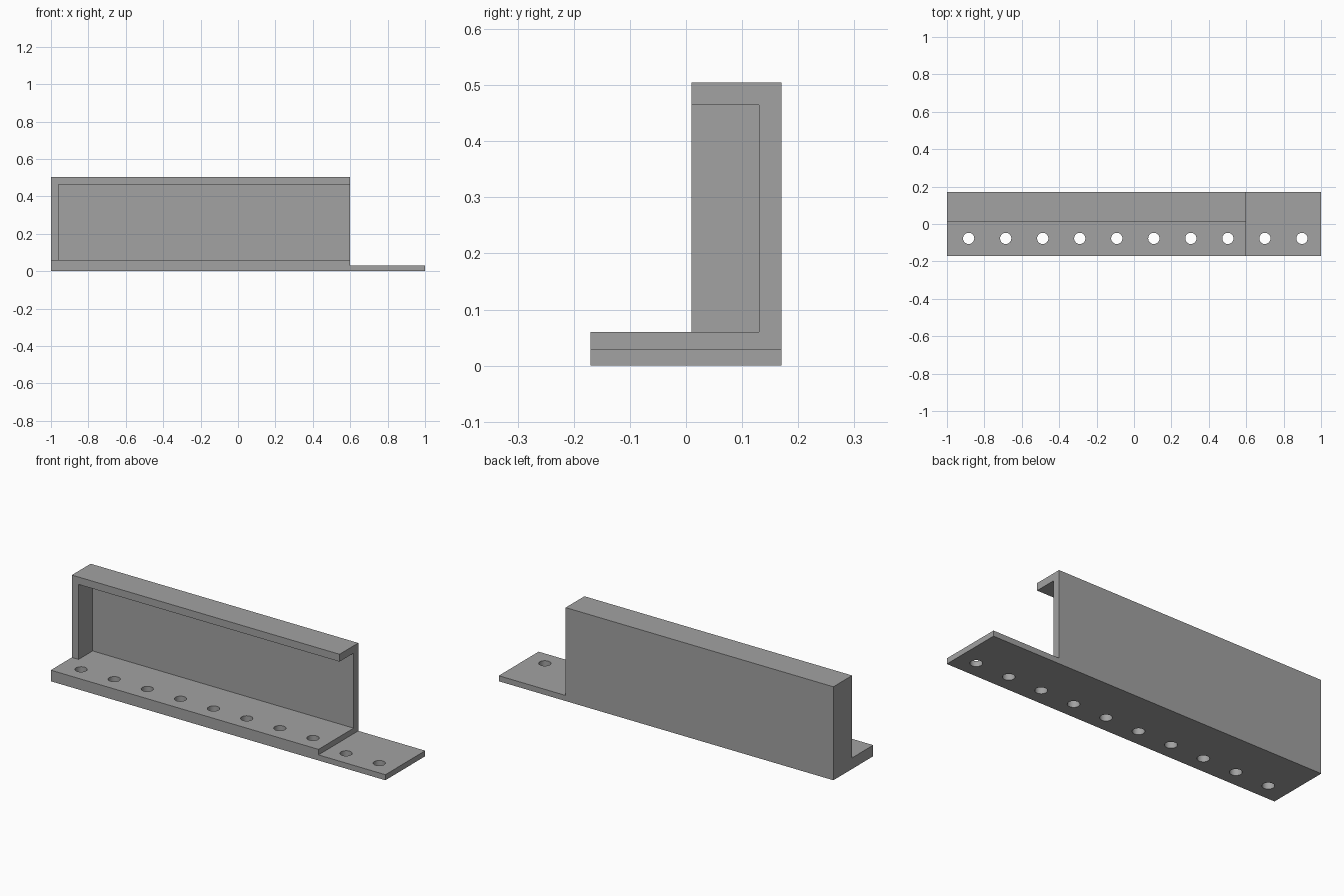
import bpy
import bmesh
from mathutils import Vector

default = bpy.data.objects.get("Cube")
if default:
    bpy.data.objects.remove(default, do_unlink=True)

grey = bpy.data.materials.new("plain grey")
grey.use_nodes = True
colour = (0.36, 0.36, 0.36, 1)
grey.diffuse_color = colour
grey.node_tree.nodes["Principled BSDF"].inputs["Base Color"].default_value = colour


def add_object(name, bm):
    bmesh.ops.recalc_face_normals(bm, faces=bm.faces)
    mesh = bpy.data.meshes.new(name)
    bm.to_mesh(mesh)
    bm.free()
    mesh.materials.append(grey)
    obj = bpy.data.objects.new(name, mesh)
    bpy.context.collection.objects.link(obj)
    return obj


def extrude_profile(name, profile, x0, x1):
    """Extrude a closed (y, z) outline along x."""
    bm = bmesh.new()
    face = bm.faces.new([bm.verts.new((x0, y, z)) for y, z in profile])
    grown = bmesh.ops.extrude_face_region(bm, geom=[face])["geom"]
    verts = [v for v in grown if isinstance(v, bmesh.types.BMVert)]
    bmesh.ops.translate(bm, verts=verts, vec=(x1 - x0, 0, 0))
    return add_object(name, bm)


def box(name, x0, x1, y0, y1, z0, z1):
    return extrude_profile(name, [(y0, z0), (y1, z0), (y1, z1), (y0, z1)], x0, x1)


def cut(target, cutter):
    cutter.hide_render = True
    mod = target.modifiers.new("cut", "BOOLEAN")
    mod.operation = "DIFFERENCE"
    mod.solver = "EXACT"
    mod.object = cutter
    bpy.context.view_layer.update()
    graph = bpy.context.evaluated_depsgraph_get()
    mesh = bpy.data.meshes.new_from_object(target.evaluated_get(graph))
    target.modifiers.clear()
    target.data = mesh
    bpy.data.objects.remove(cutter, do_unlink=True)


# Solid body: wide foot with an upright block along the back
foot, top, half = 0.06, 0.505, 0.17
bracket = extrude_profile(
    "channel_bracket",
    [(-half, 0), (half, 0), (half, top), (0.01, top), (0.01, foot), (-half, foot)],
    -1, 1)

# Channel open to the front and right, leaving back wall, top lip and left end wall
cut(bracket, box("channel_cutter", -0.96, 1.2, -0.3, 0.13, foot, top - 0.04))
# Thin tongue at the right end
cut(bracket, box("tongue_cutter", 0.6, 1.2, -0.3, 0.3, 0.03, 0.7))

# Row of bolt holes through the foot
bm = bmesh.new()
for i in range(10):
    hole = bmesh.ops.create_cone(bm, cap_ends=True, segments=40,
                                 radius1=0.03, radius2=0.03, depth=0.3)
    bmesh.ops.translate(bm, verts=hole["verts"],
                        vec=Vector((-0.884 + i * 0.198, -0.077, 0)))
cut(bracket, add_object("hole_cutter", bm))

# Smooth the hole walls only
bpy.ops.object.select_all(action="DESELECT")
bracket.select_set(True)
bpy.context.view_layer.objects.active = bracket
bpy.ops.object.shade_smooth_by_angle()
